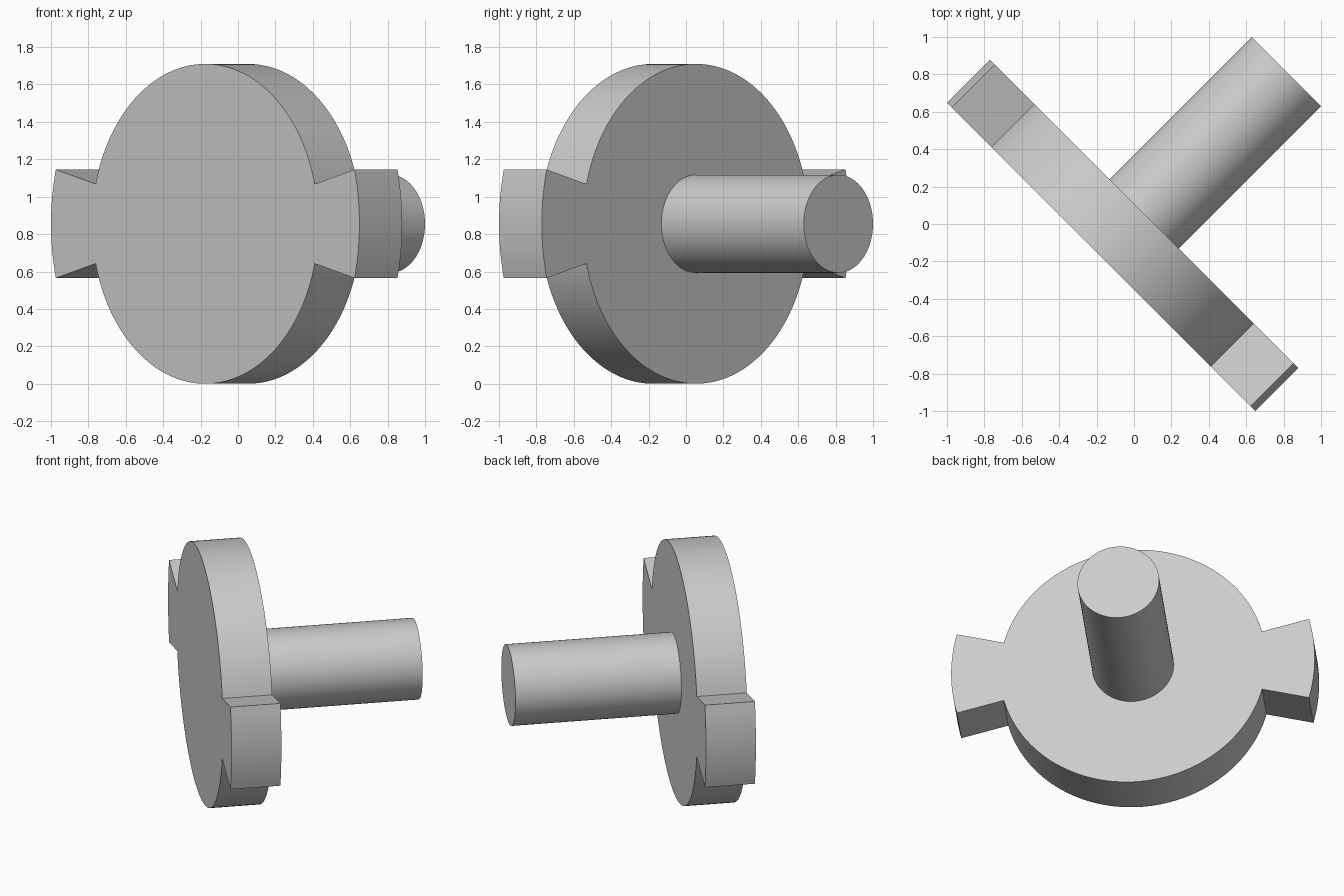
import bpy, bmesh
from math import sin, cos, pi, radians
from mathutils import Matrix, Vector

cube = bpy.data.objects.get("Cube")
if cube:
    bpy.data.objects.remove(cube, do_unlink=True)

DISC_R, TAB_R, SHAFT_R = 0.855, 1.166, 0.262
TAB_HALF = radians(14.4)
FRONT, BACK, SHAFT_END = -0.248, 0.076, 1.152

# Single grey material
grey = bpy.data.materials.new("light grey")
grey.use_nodes = True
colour = (0.6, 0.6, 0.6, 1)
grey.diffuse_color = colour
grey.node_tree.nodes["Principled BSDF"].inputs["Base Color"].default_value = colour

# Local z runs along the shaft, which points diagonally to the back left
axis = Vector((1, 1, 0)).normalized()
across = Vector((1, -1, 0)).normalized()
frame = Matrix((across, Vector((0, 0, -1)), axis)).transposed().to_4x4()
frame.translation = (0, 0, DISC_R)


def arc(radius, start, end, steps):
    angles = [start + (end - start) * i / steps for i in range(steps + 1)]
    return [(radius * cos(a), radius * sin(a)) for a in angles]


def extrude_outline(name, outline, low, high):
    bm = bmesh.new()
    face = bm.faces.new([bm.verts.new((x, y, low)) for x, y in outline])
    result = bmesh.ops.extrude_face_region(bm, geom=[face], use_keep_orig=True)
    top = [v for v in result["geom"] if isinstance(v, bmesh.types.BMVert)]
    bmesh.ops.translate(bm, verts=top, vec=(0, 0, high - low))
    bmesh.ops.recalc_face_normals(bm, faces=bm.faces)
    mesh = bpy.data.meshes.new(name)
    bm.to_mesh(mesh)
    bm.free()
    obj = bpy.data.objects.new(name, mesh)
    obj.matrix_world = frame
    mesh.materials.append(grey)
    bpy.context.collection.objects.link(obj)
    bpy.ops.object.select_all(action="DESELECT")
    obj.select_set(True)
    bpy.context.view_layer.objects.active = obj
    bpy.ops.object.shade_smooth_by_angle(angle=radians(20))
    return obj


# Disc with two flared tabs on opposite sides
outline = []
for turn in (0, pi):
    outline += arc(TAB_R, turn - TAB_HALF, turn + TAB_HALF, 12)
    outline += arc(DISC_R, turn + TAB_HALF, turn + pi - TAB_HALF, 64)
extrude_outline("tabbed_disc", outline, FRONT, BACK)

# Round shaft on the back of the disc
extrude_outline("shaft", arc(SHAFT_R, 0, 2 * pi, 64)[:-1], BACK - 0.01, SHAFT_END)
